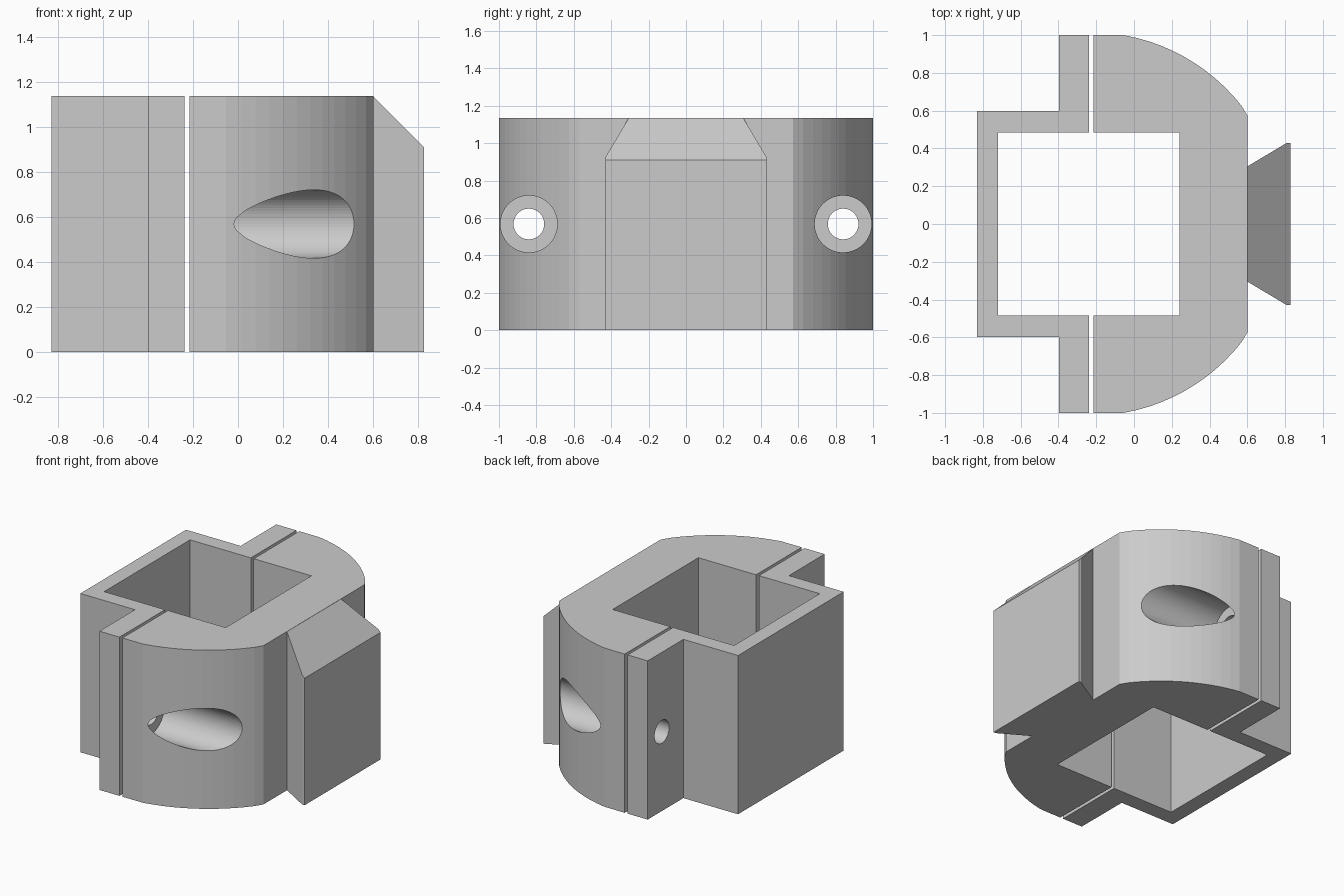
import bpy, bmesh, math
from mathutils import Matrix, Vector

HEIGHT = 1.136
BOLT_Y, BOLT_Z = 0.84, HEIGHT / 2

cube = bpy.data.objects.get("Cube")
if cube:
    bpy.data.objects.remove(cube, do_unlink=True)

grey = bpy.data.materials.new("plain_grey")
grey.use_nodes = True
grey.diffuse_color = (0.6, 0.6, 0.6, 1)
grey.node_tree.nodes["Principled BSDF"].inputs["Base Color"].default_value = (0.6, 0.6, 0.6, 1)


def add_object(name, bm):
    bmesh.ops.recalc_face_normals(bm, faces=bm.faces)
    mesh = bpy.data.meshes.new(name)
    bm.to_mesh(mesh)
    bm.free()
    mesh.materials.append(grey)
    obj = bpy.data.objects.new(name, mesh)
    bpy.context.collection.objects.link(obj)
    return obj


def prism(half_outline):
    """Extrude an outline, mirrored across the y = 0 line, to full height."""
    outline = half_outline + [(x, -y) for x, y in reversed(half_outline)]
    bm = bmesh.new()
    face = bm.faces.new([bm.verts.new((x, y, 0)) for x, y in outline])
    top = bmesh.ops.extrude_face_region(bm, geom=[face])["geom"]
    bmesh.ops.translate(bm, vec=(0, 0, HEIGHT),
                        verts=[v for v in top if isinstance(v, bmesh.types.BMVert)])
    return bm


def bore(obj, radius, x0, x1):
    """Cut a bolt bore along x through both ears."""
    for side in (-1, 1):
        bm = bmesh.new()
        place = Matrix.Translation(((x0 + x1) / 2, side * BOLT_Y, BOLT_Z)) @ Matrix.Rotation(math.pi / 2, 4, "Y")
        bmesh.ops.create_cone(bm, cap_ends=True, segments=64, radius1=radius,
                              radius2=radius, depth=x1 - x0, matrix=place)
        cutter = add_object("bore_cutter", bm)
        cutter.hide_render = True
        mod = obj.modifiers.new("bore", "BOOLEAN")
        mod.operation = "DIFFERENCE"
        mod.solver = "EXACT"
        mod.object = cutter
        bpy.context.view_layer.objects.active = obj
        bpy.ops.object.modifier_apply(modifier=mod.name)
        bpy.data.objects.remove(cutter, do_unlink=True)


# Thin-walled clamp half with flat ears
back_clamp = add_object("back_clamp", prism([
    (-0.72, 0.485), (-0.238, 0.485), (-0.238, 1), (-0.397, 1),
    (-0.397, 0.597), (-0.83, 0.597)]))
bore(back_clamp, 0.082, -0.6, 0)

# Thick clamp half with rounded shoulders
centre_x, radius = -0.23, 1.015
start, end = math.radians(80), math.asin(0.572 / radius)
steps = 12
angles = [start + (end - start) * i / steps for i in range(steps + 1)]
shoulder = [(centre_x + radius * math.cos(a), radius * math.sin(a)) for a in angles]
shoulder[-1] = (0.602, 0.572)
front_clamp = add_object("front_clamp", prism(
    [(0.242, 0.485), (-0.215, 0.485), (-0.215, 1)] + shoulder))
bore(front_clamp, 0.082, -0.4, 0.1)
bore(front_clamp, 0.152, -0.1, 1)

# Dovetail rail with a sloped top
bm = prism([(0.602, 0.306), (0.81, 0.43), (0.828, 0.43)])
cut = bmesh.ops.bisect_plane(bm, geom=bm.verts[:] + bm.edges[:] + bm.faces[:],
                             plane_co=Vector((0.602, 0, HEIGHT - 0.001)),
                             plane_no=Vector((1, 0, 1)), clear_outer=True)
bmesh.ops.holes_fill(bm, edges=[e for e in bm.edges if e.is_boundary])
add_object("dovetail_rail", bm)
